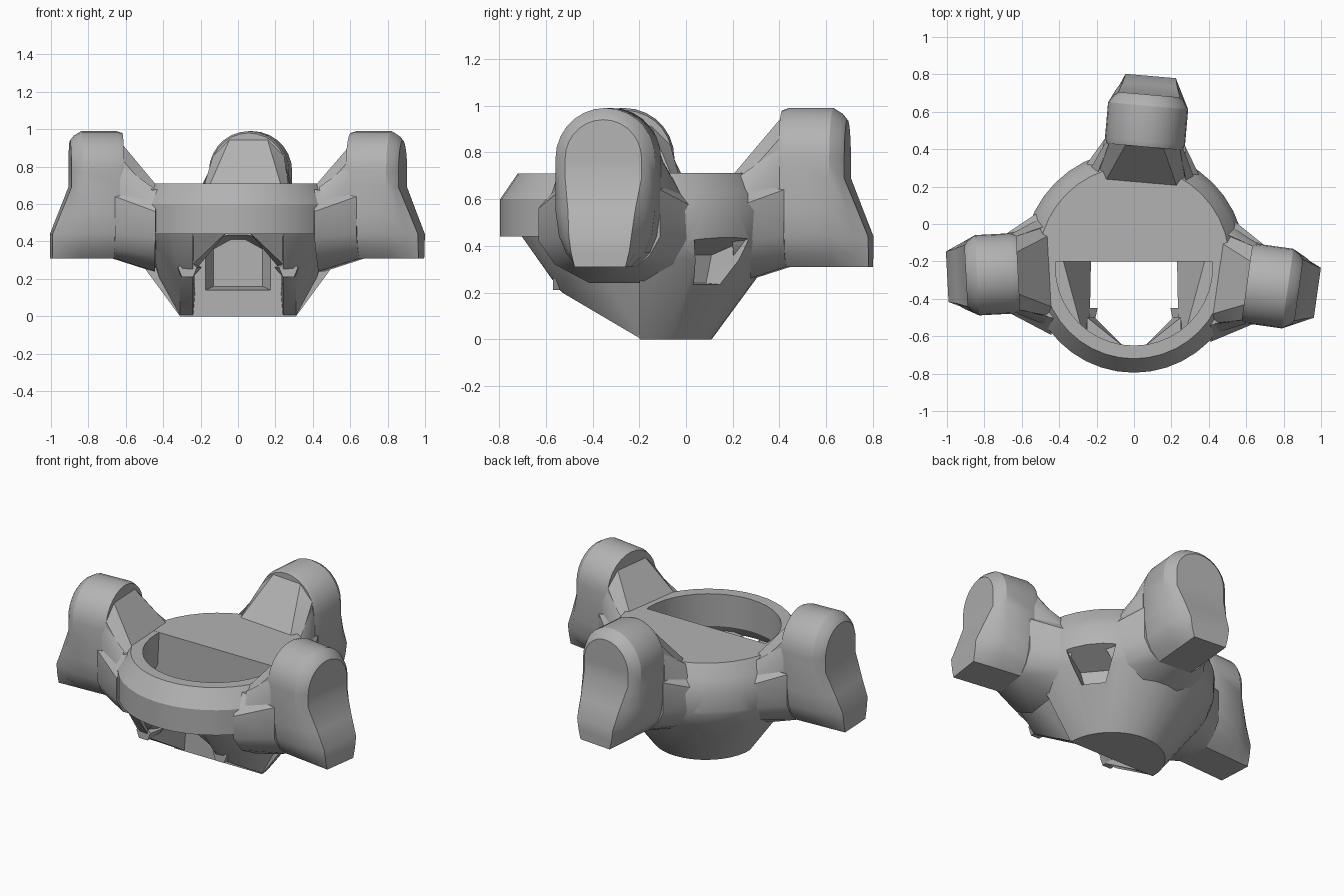
import bpy
import bmesh
from math import pi, sin, cos, radians
from mathutils import Matrix

if "Cube" in bpy.data.objects:
    bpy.data.objects.remove(bpy.data.objects["Cube"])

AXIS_Y = -0.23
grey = bpy.data.materials.new("plain grey")
grey.use_nodes = True
COLOUR = (0.45, 0.45, 0.45, 1)
grey.diffuse_color = COLOUR
grey.node_tree.nodes["Principled BSDF"].inputs["Base Color"].default_value = COLOUR


def select(obj):
    bpy.ops.object.select_all(action='DESELECT')
    obj.select_set(True)
    bpy.context.view_layer.objects.active = obj


def finish(name, bm, matrix=None):
    if matrix:
        bm.transform(matrix)
    bmesh.ops.recalc_face_normals(bm, faces=bm.faces)
    mesh = bpy.data.meshes.new(name)
    bm.to_mesh(mesh)
    bm.free()
    mesh.materials.append(grey)
    obj = bpy.data.objects.new(name, mesh)
    bpy.context.collection.objects.link(obj)
    select(obj)
    bpy.ops.object.shade_smooth_by_angle(angle=radians(30))
    return obj


def hull(name, points, matrix=None):
    bm = bmesh.new()
    for p in points:
        bm.verts.new(p)
    res = bmesh.ops.convex_hull(bm, input=bm.verts)
    loose = {e for e in res["geom_interior"] + res["geom_unused"]
             if isinstance(e, bmesh.types.BMVert)}
    bmesh.ops.delete(bm, geom=list(loose), context='VERTS')
    bmesh.ops.dissolve_limit(bm, angle_limit=0.02, verts=bm.verts, edges=bm.edges)
    return finish(name, bm, matrix)


def both(points):
    """Repeat points on both sides of the arm's centre line."""
    return [(r, s * t, z) for r, t, z in points for s in (-1, 1)]


def around(angle):
    return Matrix.Translation((0, AXIS_Y, 0)) @ Matrix.Rotation(radians(angle), 4, 'Z')


def loft(name, rings, closed=False, matrix=None):
    """Skin a row of outlines; open ends are capped with strips across."""
    bm = bmesh.new()
    loops = [[bm.verts.new(p) for p in ring] for ring in rings]
    n = len(loops[0])
    for a, b in zip(loops, loops[1:] + loops[:1] if closed else loops[1:]):
        for i in range(n):
            j = (i + 1) % n
            bm.faces.new((a[i], a[j], b[j], b[i]))
    if not closed:
        for cap in (loops[0], loops[-1]):
            for k in range(n // 2):
                quad = (cap[k], cap[k + 1], cap[n - 2 - k], cap[n - 1 - k])
                bm.faces.new(list(dict.fromkeys(quad)))
    return finish(name, bm, matrix)


# Ring around the opening
section = [(0.42, 0.71), (0.49, 0.71), (0.565, 0.6), (0.565, 0.44), (0.47, 0.44), (0.43, 0.5)]
STEPS = 40
loft("ring", [[(r * cos(2 * pi * i / STEPS), AXIS_Y + r * sin(2 * pi * i / STEPS), z)
               for r, z in section] for i in range(STEPS)], closed=True)

# Half bowl with the flat top plate and a straight front wall
bowl_profile = [(0.31, 0), (0.41, 0.15), (0.49, 0.25), (0.56, 0.34),
                (0.59, 0.42), (0.595, 0.55), (0.56, 0.63), (0.51, 0.711)]
bowl = hull("bowl", [(r * cos(pi * i / 20), -0.2 + r * sin(pi * i / 20), z)
                     for r, z in bowl_profile for i in range(21)])


def recess(points, matrix):
    cutter = hull("cutter", points, matrix)
    cutter.hide_render = True
    mod = bowl.modifiers.new("recess", 'BOOLEAN')
    mod.operation = 'DIFFERENCE'
    mod.solver = 'EXACT'
    mod.object = cutter
    select(bowl)
    bpy.ops.object.modifier_apply(modifier=mod.name)
    bpy.data.objects.remove(cutter)


# Recesses in the bowl between the arms, and a shallow niche in the front wall
for angle in (40, 131):
    recess(both([(0.42, 0.06, 0.24), (0.42, 0.09, 0.36), (0.72, 0.1, 0.22), (0.72, 0.19, 0.48)]),
           around(angle))
recess(both([(0.1, 0.13, 0.16), (0.1, 0.13, 0.36), (0.1, 0.04, 0.41),
             (-0.1, 0.22, 0.12), (-0.1, 0.22, 0.42), (-0.1, 0.06, 0.46)]),
       Matrix.Translation((0, -0.2, 0)) @ Matrix.Rotation(pi / 2, 4, 'Z'))
select(bowl)
bpy.ops.object.shade_smooth_by_angle(angle=radians(30))

# Front struts from the base up to the ring, each with a knob and a small brace
for side, s in (("left", 1), ("right", -1)):
    hull(side + "_strut", [(s * x, y, z) for x, y, z in [
        (0.24, -0.19, 0), (0.31, -0.19, 0), (0.42, -0.19, 0.2), (0.5, -0.19, 0.45),
        (0.38, -0.19, 0.45), (0.23, -0.19, 0.12), (0.24, -0.71, 0.45), (0.36, -0.65, 0.45),
        (0.24, -0.54, 0.21), (0.31, -0.53, 0.2), (0.48, -0.45, 0.45), (0.29, -0.58, 0.45)]])
    hull(side + "_strut_knob", [(s * x, y, z) for y, k in ((-0.57, 0.05), (-0.45, 0.075))
                                for x, z in ((0.27 - k, 0.26), (0.27 + k, 0.26),
                                             (0.24, 0.21), (0.3, 0.21), (0.27, 0.29 + k / 2))])
    hull(side + "_strut_brace", [(s * x, y, z) for x, y, z in [
        (0.05, -0.66, 0.46), (0.25, -0.68, 0.46), (0.25, -0.5, 0.46), (0.21, -0.5, 0.27),
        (0.26, -0.56, 0.26)]])


def pod_outline(r, inset, flare=0.0):
    """Tall oval with a round top; flare pushes the narrow foot outward."""
    w = 0.215 - inset
    top = 0.99 - inset
    arc = [(w * cos(pi * i / 14), top - w + w * sin(pi * i / 14)) for i in range(15)]
    side = [(0.11, 0.31), (0.17 - 0.45 * flare, 0.37), (0.2 - 0.65 * flare, 0.44),
            (w - 0.2 * flare, 0.55), (w, 0.69)]
    outline = side + arc + [(-t, z) for t, z in reversed(side)]
    return [(r + flare * min(1, max(0, (0.69 - z) / 0.25)), t, z) for t, z in outline]


# Three arms, each a neck, web, gussets and upright pod with a flared foot
for name, angle, out in (("left", -8, -0.01), ("back", 85, 0.025), ("right", 183, 0)):
    m = around(angle)
    hull(name + "_neck", both([
        (0.46, 0.34, 0.42), (0.46, 0.34, 0.56), (0.44, 0.25, 0.68), (0.46, 0.27, 0.32),
        (0.45, 0.12, 0.24), (0.67, 0.215, 0.44), (0.67, 0.215, 0.64), (0.67, 0.17, 0.36),
        (0.67, 0.11, 0.31)]), m)
    hull(name + "_web", both([(0.45, 0.19, 0.705), (0.65, 0.1, 0.95), (0.65, 0.19, 0.86),
                              (0.46, 0.24, 0.64), (0.65, 0.21, 0.6)]), m)
    for s in (-1, 1):
        hull(name + "_gusset", [(r, s * t, z) for r, t, z in [
            (0.65, 0.19, 0.82), (0.65, 0.21, 0.74), (0.5, 0.28, 0.62), (0.47, 0.24, 0.69),
            (0.65, 0.21, 0.58)]], m)
    loft(name + "_pod", [pod_outline(*p) for p in (
        (0.62, 0.01), (0.65, 0), (0.84, 0), (0.88, 0.025, 0.06), (0.9, 0.05, 0.1))],
        matrix=m @ Matrix.Translation((out, 0, 0)))
